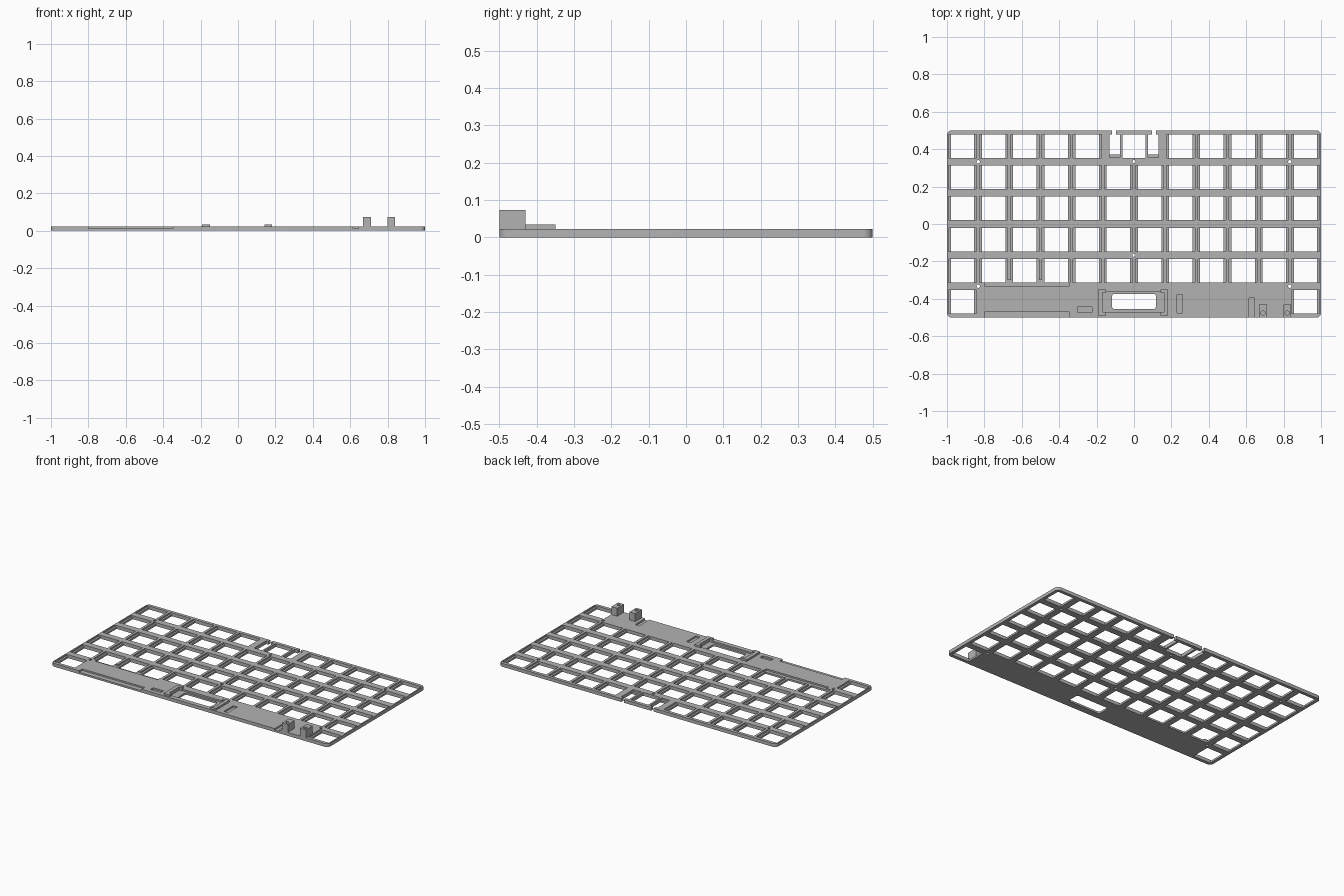
import bpy
import bmesh
from mathutils import Matrix

cube = bpy.data.objects.get("Cube")
if cube:
    bpy.data.objects.remove(cube, do_unlink=True)

PITCH = 1 / 6
THICK = 0.022
LEDGE = 0.012
HOLE, POCKET = 0.125, 0.15

grey = bpy.data.materials.new("plate grey")
grey.use_nodes = True
colour = (0.45, 0.45, 0.45, 1)
grey.diffuse_color = colour
grey.node_tree.nodes["Principled BSDF"].inputs["Base Color"].default_value = colour


def add_box(bm, x0, x1, y0, y1, z0, z1, radius=0):
    """Box by its limits, with optional rounded upright edges."""
    m = Matrix.Translation(((x0 + x1) / 2, (y0 + y1) / 2, (z0 + z1) / 2))
    m = m @ Matrix.Diagonal((x1 - x0, y1 - y0, z1 - z0, 1))
    verts = bmesh.ops.create_cube(bm, size=1, matrix=m)["verts"]
    if radius:
        edges = {e for v in verts for e in v.link_edges
                 if abs(e.verts[0].co.z - e.verts[1].co.z) > 1e-4}
        bmesh.ops.bevel(bm, geom=list(edges), offset=radius, segments=6,
                        profile=0.5, affect="EDGES")


def add_drill(bm, x, y, z0, z1, radius):
    bmesh.ops.create_cone(bm, cap_ends=True, segments=20, radius1=radius,
                          radius2=radius, depth=z1 - z0,
                          matrix=Matrix.Translation((x, y, (z0 + z1) / 2)))


def make(name, bm):
    mesh = bpy.data.meshes.new(name)
    bm.to_mesh(mesh)
    bm.free()
    mesh.materials.append(grey)
    obj = bpy.data.objects.new(name, mesh)
    bpy.context.collection.objects.link(obj)
    return obj


def cut(obj, bm):
    """Subtract the shapes in bm from obj."""
    cutter = make("cutter", bm)
    cutter.hide_render = True
    mod = obj.modifiers.new("cut", "BOOLEAN")
    mod.operation, mod.solver, mod.object = "DIFFERENCE", "EXACT", cutter
    bpy.context.view_layer.objects.active = obj
    bpy.ops.object.modifier_apply(modifier=mod.name)
    bpy.data.objects.remove(cutter, do_unlink=True)


# Plate blank with rounded corners
bm = bmesh.new()
add_box(bm, -1, 1, -0.5, 0.5, 0, THICK, 0.025)
plate = make("switch_plate", bm)

# Key positions: the back row skips its middle, the front row keeps its ends
keys = []
for row in range(6):
    for col in range(12):
        if row == 0 and col in (5, 6):
            continue
        if row == 5 and 0 < col < 11:
            continue
        keys.append(((col - 5.5) * PITCH, (2.5 - row) * PITCH))

# Shallow side ledges beside each key opening
bm = bmesh.new()
for x, y in keys:
    add_box(bm, x - POCKET / 2, x + POCKET / 2, y - HOLE / 2, y + HOLE / 2, LEDGE, 0.05)
cut(plate, bm)

# Key openings, screw holes, display window and wide key slots
bm = bmesh.new()
back = 2.5 * PITCH
for x, y in keys + [(0, back)]:
    add_box(bm, x - HOLE / 2, x + HOLE / 2, y - HOLE / 2, y + HOLE / 2, -0.05, 0.06)
for x, y in ((-0.833, 0.333), (0.833, 0.333), (0, 0.333), (0, -0.167),
             (-0.833, -0.333), (0.833, -0.333)):
    add_drill(bm, x, y, -0.05, 0.06, 0.009)
add_box(bm, -0.118, 0.118, -0.455, -0.373, -0.05, 0.06, 0.015)
for s in (-1, 1):
    a, b = sorted((s * 0.075, s * 0.132))
    add_box(bm, a, b, 0.372, back + HOLE / 2, -0.05, 0.06)
cut(plate, bm)

# Gaps through the back rim, and steps at the slot ends
bm = bmesh.new()
for s in (-1, 1):
    a, b = sorted((s * 0.097, s * 0.117))
    add_box(bm, a, b, 0.46, 0.55, -0.04, 0.05)
    a, b = sorted((s * 0.075, s * 0.132))
    add_box(bm, a, b, 0.355, 0.38, LEDGE, 0.05)
cut(plate, bm)

# Recesses in the front panel
bm = bmesh.new()
add_box(bm, -0.797, -0.347, -0.335, -0.3, LEDGE, 0.05)
add_box(bm, -0.797, -0.347, -0.55, -0.468, LEDGE, 0.05)
add_box(bm, -0.302, -0.225, -0.472, -0.443, LEDGE, 0.05)
add_box(bm, 0.23, 0.26, -0.475, -0.377, LEDGE, 0.05)
add_box(bm, 0.615, 0.645, -0.55, -0.396, LEDGE, 0.05)
add_box(bm, -0.168, 0.16, -0.47, -0.36, LEDGE, 0.05)
cut(plate, bm)

# Bracket pair that holds the display
for name, outer, inner, lip in (("right_display_bracket", -0.193, -0.168, -0.15),
                                ("left_display_bracket", 0.183, 0.16, 0.142)):
    bm = bmesh.new()
    x0, x1 = sorted((outer, lip))
    add_box(bm, x0, x1, -0.49, -0.35, 0.01, 0.034)
    bracket = make(name, bm)
    bm = bmesh.new()
    x0, x1 = sorted((inner, lip + (lip - inner)))
    add_box(bm, x0, x1, -0.47, -0.365, -0.01, 0.06)
    cut(bracket, bm)

# Tall drilled posts on the front edge
for name, x in (("inner_post", 0.689), ("outer_post", 0.819)):
    bm = bmesh.new()
    add_box(bm, x - 0.021, x + 0.021, -0.5, -0.43, 0.01, 0.074)
    post = make(name, bm)
    bm = bmesh.new()
    add_drill(bm, x, -0.476, 0.03, 0.1, 0.011)
    cut(post, bm)

# Crisp edges with smooth rounded corners
for obj in bpy.context.collection.objects:
    if obj.type == "MESH":
        bpy.ops.object.select_all(action="DESELECT")
        obj.select_set(True)
        bpy.context.view_layer.objects.active = obj
        bpy.ops.object.shade_smooth_by_angle()
